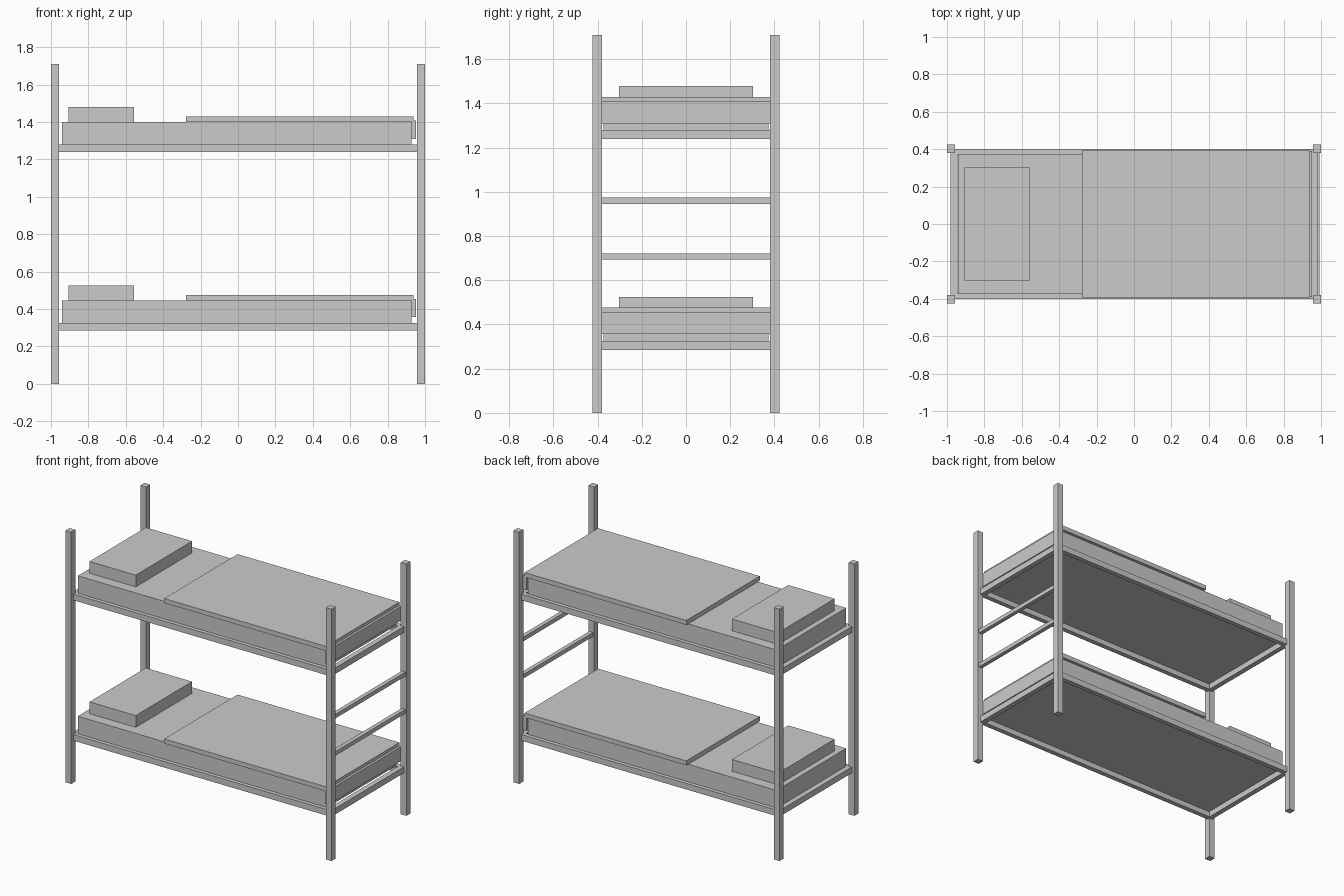
import bpy

if "Cube" in bpy.data.objects:
    bpy.data.objects.remove(bpy.data.objects["Cube"])


def box(name, x, y, z):
    """Axis-aligned box given its (min, max) extents."""
    bpy.ops.mesh.primitive_cube_add(size=1)
    ob = bpy.context.object
    ob.name = name
    ob.location = [(a + b) / 2 for a, b in (x, y, z)]
    ob.scale = [b - a for a, b in (x, y, z)]
    bpy.ops.object.transform_apply(location=True, rotation=False, scale=True)
    return ob


def span(s, lo, hi):
    """Extents mirrored to the side given by the sign s."""
    return tuple(sorted((s * lo, s * hi)))


# Corner posts
for sx, end in ((-1, "head"), (1, "foot")):
    for sy, side in ((-1, "front"), (1, "back")):
        box(f"{end}_{side}_post", span(sx, 0.957, 1.0), span(sy, 0.38, 0.424), (0, 1.71))

# Two identical bunks
for level, h in (("lower", 0.0), ("upper", 0.954)):
    rail_z = (0.285 + h, 0.326 + h)
    for sy, side in ((-1, "front"), (1, "back")):
        box(f"{level}_{side}_rail", (-0.98, 0.98), span(sy, 0.367, 0.4), rail_z)
    for sx, end in ((-1, "head"), (1, "foot")):
        box(f"{level}_{end}_rail", span(sx, 0.945, 0.98), (-0.367, 0.367), rail_z)

    # Bedding
    box(f"{level}_mattress", (-0.942, 0.927), (-0.374, 0.374), (0.322 + h, 0.445 + h))
    box(f"{level}_pillow", (-0.905, -0.557), (-0.302, 0.302), (0.445 + h, 0.525 + h))
    box(f"{level}_blanket", (-0.279, 0.937), (-0.394, 0.394), (0.445 + h, 0.476 + h))
    box(f"{level}_blanket_flap", (0.927, 0.953), (-0.39, 0.39), (0.356 + h, 0.454 + h))

# Ladder rungs at the foot end
for i, z in enumerate((0.707, 0.96)):
    box(f"ladder_rung_{i + 1}", (0.964, 0.992), (-0.385, 0.385), (z - 0.014, z + 0.014))
